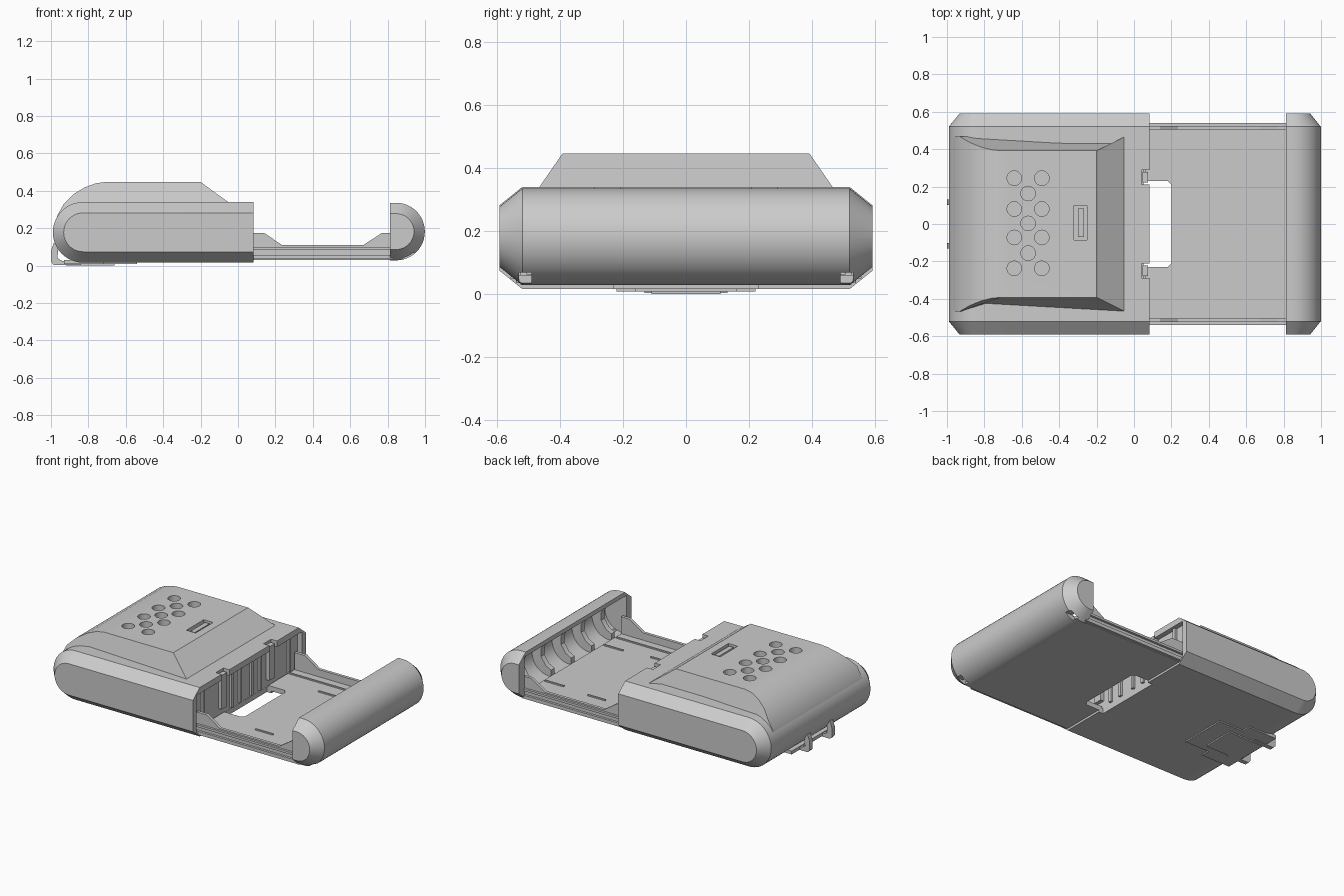
import bpy, bmesh, math
from mathutils import Matrix

if "Cube" in bpy.data.objects:
    bpy.data.objects.remove(bpy.data.objects["Cube"])


def finish(bm, name, angle=30):
    bmesh.ops.recalc_face_normals(bm, faces=bm.faces[:])
    me = bpy.data.meshes.new(name)
    bm.to_mesh(me)
    bm.free()
    ob = bpy.data.objects.new(name, me)
    bpy.context.collection.objects.link(ob)
    bpy.ops.object.select_all(action='DESELECT')
    ob.select_set(True)
    bpy.context.view_layer.objects.active = ob
    bpy.ops.object.shade_smooth_by_angle(angle=math.radians(angle))
    return ob


def loft(name, rings):
    """Skin closed rings of points and cap both ends."""
    bm = bmesh.new()
    vs = [[bm.verts.new(p) for p in r] for r in rings]
    n = len(vs[0])
    for a, b in zip(vs, vs[1:]):
        for i in range(n):
            bm.faces.new((a[i], a[(i + 1) % n], b[(i + 1) % n], b[i]))
    bm.faces.new(vs[0])
    bm.faces.new(vs[-1])
    return finish(bm, name)


def plate(name, pts, y0, y1):
    """XZ outline extruded along y."""
    return loft(name, [[(x, y, z) for x, z in pts] for y in (y0, y1)])


def slab(name, pts, z0, z1):
    """XY outline extruded along z."""
    return loft(name, [[(x, y, z) for x, y in pts] for z in (z0, z1)])


def boxes(name, spans):
    bm = bmesh.new()
    for x0, x1, y0, y1, z0, z1 in spans:
        m = (Matrix.Translation(((x0 + x1) / 2, (y0 + y1) / 2, (z0 + z1) / 2))
             @ Matrix.Diagonal((x1 - x0, y1 - y0, z1 - z0, 1)))
        bmesh.ops.create_cube(bm, size=1, matrix=m)
    return finish(bm, name)


def cut(ob, cutter):
    m = ob.modifiers.new("cut", 'BOOLEAN')
    m.operation, m.object, m.solver = 'DIFFERENCE', cutter, 'EXACT'
    bpy.context.view_layer.objects.active = ob
    bpy.ops.object.modifier_apply(modifier=m.name)
    bpy.data.objects.remove(cutter)
    bpy.ops.object.select_all(action='DESELECT')
    ob.select_set(True)
    bpy.ops.object.shade_smooth_by_angle(angle=math.radians(30))


def round_end(open_x, cx, cz, r, sign, n=24):
    """Flat at open_x, half round at the far end."""
    arc = [(cx + sign * r * math.sin(math.pi * i / n), cz + r * math.cos(math.pi * i / n))
           for i in range(n + 1)]
    return [(open_x, cz + r)] + arc + [(open_x, cz - r)]


def rounded_body(name, open_x, cx, cz, r, sign):
    rings = []
    for y, inset in ((-0.592, 0.058), (-0.52, 0), (0.52, 0), (0.592, 0.058)):
        rings.append([(x, y, z) for x, z in round_end(open_x, cx, cz, r - inset, sign)])
    return loft(name, rings)


# Main cover with a shallow open end
cover = rounded_body("main_cover", 0.083, -0.828, 0.178, 0.162, -1)
cut(cover, boxes("end_cutter", [(0.05, 0.2, -0.555, 0.555, 0.05, 0.30)]))
cut(cover, boxes("clip_cutter", [(0.04, 0.2, s * 0.25 - 0.04, s * 0.25 + 0.04, 0.28, 0.4)
                                 for s in (-1, 1)]))
boxes("cover_clips", [(0.045, 0.075, s * 0.25 - 0.028, s * 0.25 + 0.028, 0.1, 0.325)
                      for s in (-1, 1)])
boxes("bulkhead_ribs", [(0.045, 0.065, y - 0.01, y + 0.01, 0.06, 0.3)
                        for y in (-0.45, -0.15, -0.06, 0.06, 0.15, 0.45)])

# Raised hump with sloped sides
profile = [(-0.05, 0.24), (-0.05, 0.338), (-0.2, 0.447), (-0.71, 0.447), (-0.76, 0.44),
           (-0.82, 0.418), (-0.88, 0.382), (-0.93, 0.332), (-0.965, 0.27), (-0.985, 0.2),
           (-0.9, 0.2)]


def hump_width(z):
    return 0.467 - 0.69 * max(0, z - 0.338)


hump = loft("top_hump", [[(x, s * hump_width(z), z) for x, z in profile] for s in (-1, 1)])

# Vent holes and switch slot
bm = bmesh.new()
vents = [(x, y) for x in (-0.64, -0.493) for y in (0.245, 0.08, -0.072, -0.237)]
vents += [(-0.566, y) for y in (0.163, 0.003, -0.156)]
for x, y in vents:
    bmesh.ops.create_cone(bm, cap_ends=True, segments=20, radius1=0.039, radius2=0.039,
                          depth=0.13, matrix=Matrix.Translation((x, y, 0.445)))
cut(hump, finish(bm, "vent_cutter"))
cut(hump, boxes("slot_cutter", [(-0.32, -0.252, -0.085, 0.098, 0.405, 0.5)]))
boxes("switch_bar", [(-0.30, -0.268, -0.07, 0.083, 0.40, 0.44)])

# Latch plate and hooks under the rounded end
slab("latch_base", [(-0.93, -0.22), (-0.72, -0.22), (-0.72, -0.16), (-0.54, -0.16),
                    (-0.54, 0.16), (-0.72, 0.16), (-0.72, 0.22), (-0.93, 0.22)], 0.008, 0.03)
boxes("latch_tongue", [(-0.92, -0.66, -0.11, 0.11, 0.0, 0.02)])
hook = [(-0.84, 0.004), (-0.985, 0.004), (-1.0, 0.02), (-1.0, 0.08), (-0.985, 0.12),
        (-0.96, 0.12), (-0.965, 0.04), (-0.94, 0.025), (-0.84, 0.025)]
for i, y in enumerate((-0.117, 0.117)):
    plate(f"latch_hook_{i + 1}", hook, y - 0.015, y + 0.015)

# Tray floor with a notch that meets the cover
tray = slab("tray_floor", [(0.06, -0.525), (0.83, -0.525), (0.83, 0.525), (0.06, 0.525),
                           (0.06, 0.23), (0.18, 0.23), (0.2, 0.21), (0.2, -0.21),
                           (0.18, -0.23), (0.06, -0.23)], 0.03, 0.062)
cut(cover, boxes("window_cutter", [(0.051, 0.2, -0.23, 0.23, 0.0, 0.06)]))
boxes("floor_ribs", [(a, b, s * y - 0.005, s * y + 0.005, 0.06, 0.07)
                     for s in (-1, 1)
                     for y, a, b in ((0.44, 0.06, 0.82), (0.33, 0.36, 0.49),
                                     (0.31, 0.68, 0.82))])

# Side rails with raised ends, and outer runners
rail = [(0.06, 0.04), (0.06, 0.175), (0.14, 0.175), (0.235, 0.11), (0.67, 0.11),
        (0.77, 0.175), (0.83, 0.175), (0.83, 0.04)]
for name, s in (("front", -1), ("back", 1)):
    plate(name + "_rail", rail, s * 0.505, s * 0.525)
    boxes(name + "_runners", [(0.06, 0.83, s * 0.53 - 0.01, s * 0.53 + 0.01, 0.035, 0.058),
                              (0.06, 0.83, s * 0.53 - 0.01, s * 0.53 + 0.01, 0.085, 0.1)])

# Hollow end cap
cap = rounded_body("end_cap", 0.813, 0.845, 0.182, 0.154, 1)
inner = [[(x, y, z) for x, z in round_end(0.75, 0.845, 0.182, 0.126, 1)]
         for y in (-0.535, 0.535)]
cut(cap, loft("cap_cutter", inner))
cut(cap, boxes("cord_cutter", [(0.88, 1.1, s * 0.51 - 0.02, s * 0.51 + 0.02, 0.035, 0.068)
                               for s in (-1, 1)]))

# Curved ribs inside the cap
rib = [(0.83, 0.05), (0.83, 0.1), (0.87, 0.12), (0.905, 0.17), (0.905, 0.22), (0.88, 0.27),
       (0.84, 0.31), (0.9, 0.31), (0.95, 0.26), (0.975, 0.2), (0.97, 0.13), (0.92, 0.065)]
for i in range(5):
    y = -0.42 + 0.21 * i
    plate(f"cap_rib_{i + 1}", rib, y - 0.018, y + 0.018)
